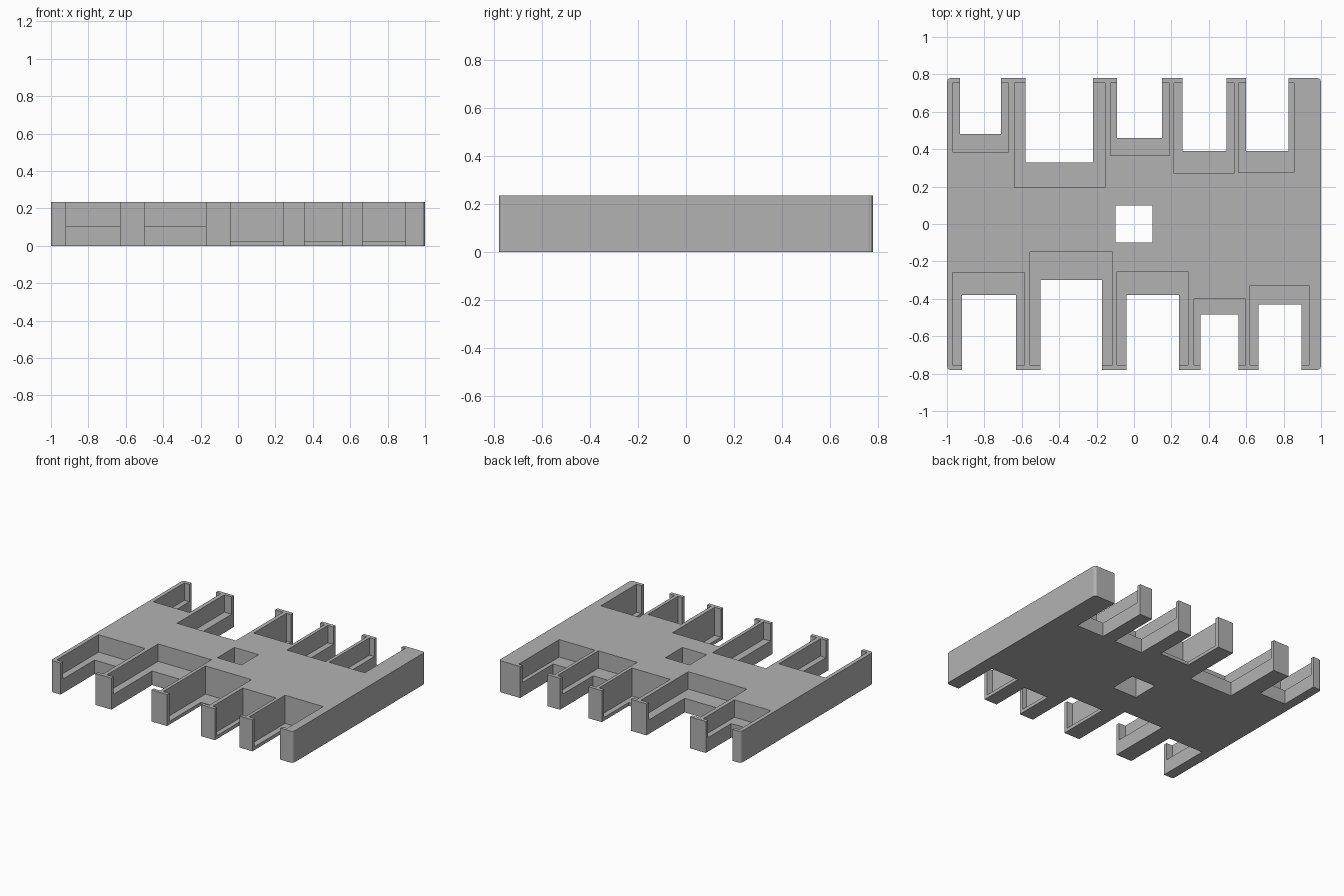
import bpy
import bmesh
from mathutils import Vector

if "Cube" in bpy.data.objects:
    bpy.data.objects.remove(bpy.data.objects["Cube"], do_unlink=True)

HEIGHT, HALF_DEPTH, LIP = 0.235, 0.78, 0.027
HIGH, LOW = 0.105, 0.025

grey = bpy.data.materials.new("plain_grey")
grey.use_nodes = True
colour = (0.45, 0.45, 0.45, 1)
grey.diffuse_color = colour
grey.node_tree.nodes["Principled BSDF"].inputs["Base Color"].default_value = colour


def box(name, low, high, corner=0):
    """Box between two corners, with optionally rounded vertical edges."""
    low, high = Vector(low), Vector(high)
    bm = bmesh.new()
    bmesh.ops.create_cube(bm, size=1)
    bmesh.ops.scale(bm, vec=high - low, verts=bm.verts)
    bmesh.ops.translate(bm, vec=(low + high) / 2, verts=bm.verts)
    if corner:
        upright = [e for e in bm.edges
                   if abs(e.verts[0].co.z - e.verts[1].co.z) > 0.1]
        bmesh.ops.bevel(bm, geom=upright, offset=corner, segments=3,
                        profile=0.5, affect='EDGES')
    mesh = bpy.data.meshes.new(name)
    bm.to_mesh(mesh)
    bm.free()
    mesh.materials.append(grey)
    obj = bpy.data.objects.new(name, mesh)
    bpy.context.scene.collection.objects.link(obj)
    return obj


def cut(target, low, high):
    """Subtract a box from the target and discard the cutter."""
    cutter = box("cutter", low, high)
    cutter.hide_render = True
    mod = target.modifiers.new("cut", 'BOOLEAN')
    mod.operation, mod.solver, mod.object = 'DIFFERENCE', 'EXACT', cutter
    bpy.context.view_layer.objects.active = target
    bpy.ops.object.modifier_apply(modifier=mod.name)
    bpy.data.objects.remove(cutter, do_unlink=True)


# Tray body with rounded corners
tray = box("tray", (-1, -HALF_DEPTH, 0), (1, HALF_DEPTH, HEIGHT), 0.02)

# Square hole in the middle
cut(tray, (-0.1, -0.1, -1), (0.1, 0.1, 1))

# Bays: pocket left, right, inner end; slot left, right, inner end; ledge height
front_bays = [
    (-0.97, -0.585, 0.26, -0.92, -0.63, 0.38, HIGH),
    (-0.555, -0.115, 0.15, -0.50, -0.17, 0.30, HIGH),
    (-0.09, 0.29, 0.255, -0.04, 0.24, 0.38, LOW),
    (0.32, 0.595, 0.40, 0.355, 0.56, 0.485, LOW),
    (0.62, 0.935, 0.33, 0.665, 0.895, 0.43, LOW),
]
back_bays = [
    (-0.97, -0.67, 0.385, -0.93, -0.71, 0.48, HIGH),
    (-0.64, -0.155, 0.195, -0.58, -0.22, 0.33, HIGH),
    (-0.125, 0.19, 0.365, -0.09, 0.15, 0.46, LOW),
    (0.215, 0.535, 0.27, 0.26, 0.495, 0.39, HIGH),
    (0.56, 0.855, 0.275, 0.60, 0.825, 0.39, HIGH),
]

# Each bay is a pocket behind an end lip, plus an open slot right through
for side, bays in ((-1, front_bays), (1, back_bays)):
    for left, right, inner, s_left, s_right, s_inner, ledge in bays:
        ys = sorted((side * inner, side * (HALF_DEPTH - LIP)))
        cut(tray, (left, ys[0], ledge), (right, ys[1], 1))
        ys = sorted((side * s_inner, side * 1))
        cut(tray, (s_left, ys[0], -1), (s_right, ys[1], 1))
